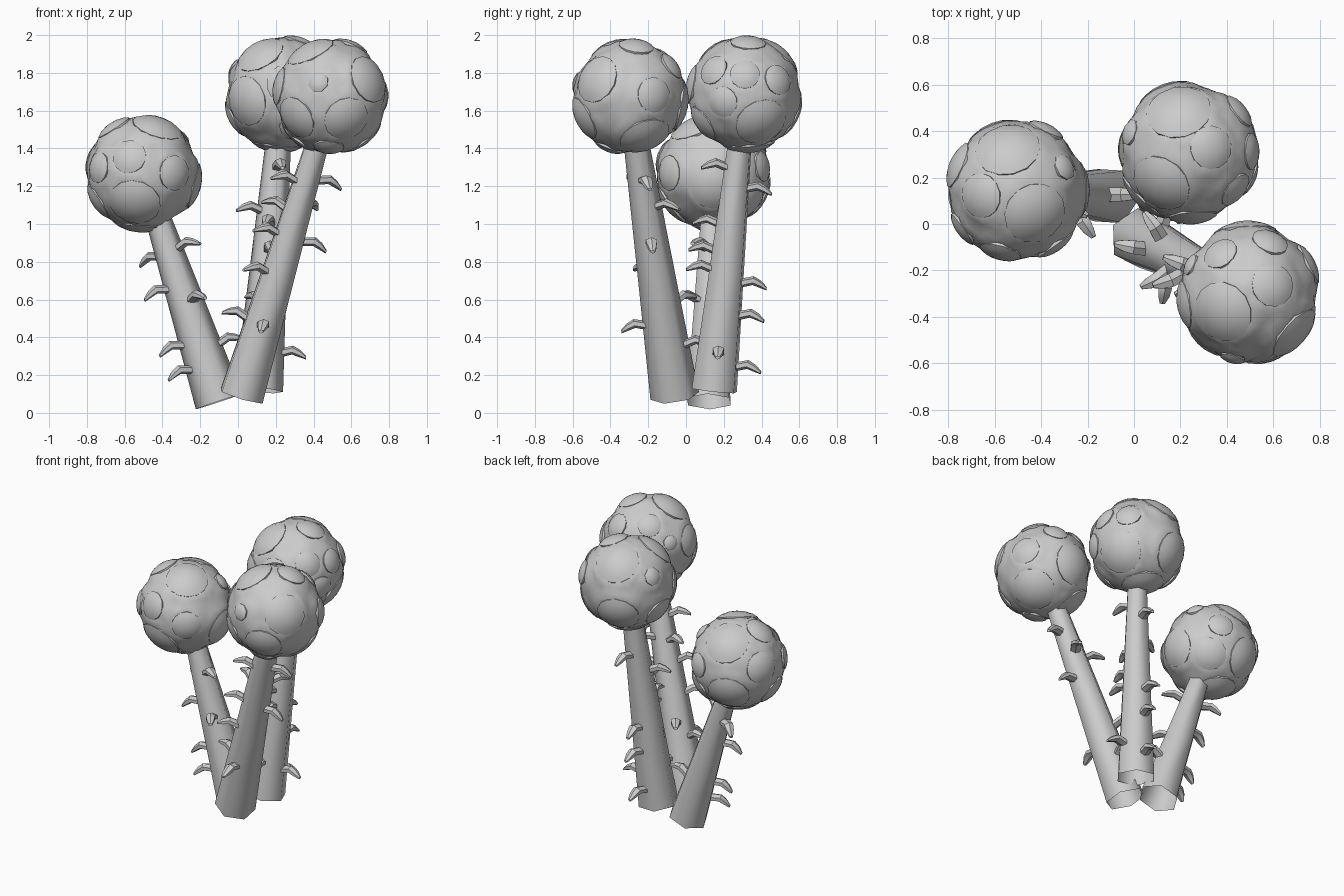
import bpy, bmesh, math
from mathutils import Vector

cube = bpy.data.objects.get("Cube")
if cube:
    bpy.data.objects.remove(cube, do_unlink=True)

grey = bpy.data.materials.new("plain_grey")
grey.use_nodes = True
colour = (0.6, 0.6, 0.6, 1)
grey.diffuse_color = colour
grey.node_tree.nodes["Principled BSDF"].inputs["Base Color"].default_value = colour

UP = Vector((0, 0, 1))


def finish(name, bm, angle):
    """Turn a bmesh into a smooth shaded object with sharp creases."""
    bmesh.ops.recalc_face_normals(bm, faces=bm.faces)
    mesh = bpy.data.meshes.new(name)
    bm.to_mesh(mesh)
    bm.free()
    mesh.materials.append(grey)
    obj = bpy.data.objects.new(name, mesh)
    bpy.context.collection.objects.link(obj)
    bpy.ops.object.select_all(action="DESELECT")
    obj.select_set(True)
    bpy.context.view_layer.objects.active = obj
    bpy.ops.object.shade_smooth_by_angle(angle=math.radians(angle))


def frame(axis):
    """Two directions at right angles to the axis."""
    helper = UP if abs(axis.z) < 0.999 else Vector((0, 1, 0))
    side = axis.cross(helper).normalized()
    return side, axis.cross(side).normalized()


def ring(bm, centre, axis, radius, sides, squash=1.0):
    side, over = frame(axis)
    verts = []
    for i in range(sides):
        a = math.tau * (i + 0.5) / sides
        verts.append(bm.verts.new(
            centre + radius * (math.cos(a) * side + squash * math.sin(a) * over)))
    return verts


def bridge(bm, low, high):
    count = len(low)
    for i in range(count):
        j = (i + 1) % count
        bm.faces.new((low[i], low[j], high[j], high[i]))


def tube(bm, points, radii, sides, squash=1.0, cap=False):
    axis = (points[-1] - points[0]).normalized()
    rings = [ring(bm, p, axis, r, sides, squash) for p, r in zip(points, radii)]
    for low, high in zip(rings, rings[1:]):
        bridge(bm, low, high)
    if cap:
        bm.faces.new(rings[-1])


def blister(bm, centre, direction, spread):
    """A raised round dome with a crisp rim on the head."""
    sides = 14 if spread > 0.25 else 8
    rings = []
    for share, radius in ((1.0, 0.285), (0.97, 0.304), (0.7, 0.311), (0.35, 0.315)):
        a = spread * share
        middle = centre + direction * radius * math.cos(a)
        rings.append(ring(bm, middle, direction, radius * math.sin(a), sides))
    for low, high in zip(rings, rings[1:]):
        bridge(bm, low, high)
    tip = bm.verts.new(centre + direction * 0.316)
    last = rings[-1]
    for i in range(sides):
        bm.faces.new((last[i], last[(i + 1) % sides], tip))


def direction_from(side, u, v):
    """Unit vector for a spot at (u, v) on the given side of the head."""
    w = math.sqrt(max(0.0, 1 - u * u - v * v))
    vec = {"front": (u, -w, v), "right": (w, u, v), "top": (u, v, w)}[side]
    return Vector(vec).normalized()


def fill_gaps(spots):
    """Fill the remaining bare areas with large, then smaller domes."""
    count = 400
    for spread in (0.48, 0.36, 0.28):
        for i in range(count):
            z = -1 + 2 * (i + 0.5) / count
            a = i * math.pi * (3 - math.sqrt(5))
            flat = math.sqrt(1 - z * z)
            d = Vector((flat * math.cos(a), flat * math.sin(a), z))
            if all(d.angle(o) > spread + s + 0.06 for o, s in spots):
                spots.append((d, spread))


def make_head(name, centre, listed):
    spots = [(direction_from(s, u, v), math.asin(r)) for s, u, v, r in listed]
    fill_gaps(spots)
    # Skin that rises to each dome's rim and dips between the domes
    bm = bmesh.new()
    bmesh.ops.create_icosphere(bm, subdivisions=4, radius=1)
    for vert in bm.verts:
        gap = min(vert.co.angle(d) - spread for d, spread in spots)
        dip = min(max(gap, 0) / 0.2, 1) * 0.018
        vert.co = centre + vert.co.normalized() * (0.302 - dip if gap > -0.05 else 0.29)
    for d, spread in spots:
        blister(bm, centre, d, spread)
    finish(name, bm, 50)


def make_stalk(name, base, head, thorns):
    # Hollow tapering stem, running up into the head
    axis = (head - base).normalized()
    bm = bmesh.new()
    end = head - axis * 0.2
    tube(bm, [base, base.lerp(end, 0.45), end], [0.13, 0.1, 0.065], 6)
    finish(name + "_stem", bm, 70)

    # Hooked thorns that stand square to the stem and droop at the tip
    bm = bmesh.new()
    for height, degrees in thorns:
        t = (height - base.z) / (end.z - base.z)
        thick = 0.12 - 0.06 * t
        a = math.radians(degrees)
        out = Vector((math.cos(a), math.sin(a), 0))
        out = (out - axis * out.dot(axis)).normalized()
        start = base.lerp(end, t) + out * thick
        path = [start - out * 0.03 - axis * 0.01, start + out * 0.05 + axis * 0.015,
                start + out * 0.09, start + out * 0.125 - axis * 0.02]
        tube(bm, path, [0.036, 0.034, 0.028, 0.013], 6, 0.7, cap=True)
    finish(name + "_thorns", bm, 35)


# Short stalk on the model's right
short_head = Vector((-0.503, 0.145, 1.27))
make_head("short_head", short_head, [
    ("front", -.25, .3, .31), ("front", .58, 0, .32), ("front", -.16, -.57, .47),
    ("front", -.81, .1, .28), ("top", -.15, .65, .48), ("top", .69, .34, .2),
    ("top", .28, -.36, .46), ("top", -.54, -.08, .33), ("right", 0, -.25, .42)])
make_stalk("short", Vector((-0.1, 0.12, 0.06)), short_head, [
    (.86, -30), (.68, 190), (.59, -60), (.39, 190), (.26, 200),
    (.85, 150), (.34, 0)])

# Tall stalk at the back
back_head = Vector((0.233, 0.312, 1.69))
make_head("back_head", back_head, [
    ("right", -.57, .43, .28), ("right", 0, .35, .27), ("right", .6, .25, .28),
    ("right", .31, -.55, .47), ("right", -.78, -.55, .35), ("top", -.15, .63, .48),
    ("top", .34, .06, .32), ("top", -.42, -.5, .45), ("top", -.85, .28, .2),
    ("front", -.68, -.14, .45)])
make_stalk("back", Vector((0.11, 0.15, 0.12)), back_head, [
    (1.3, -80), (1.2, 80), (1.07, 200), (1.0, -100), (.86, -90), (.76, -80),
    (.7, 90), (.53, 80), (.26, 80), (.33, 0)])

# Tall stalk at the front
front_head = Vector((0.495, -0.3, 1.675))
make_head("front_head", front_head, [
    ("front", -.24, .26, .19), ("right", -.62, .33, .44), ("front", .28, -.42, .41),
    ("front", -.66, -.4, .4), ("right", .45, .03, .32), ("right", .3, -.78, .47),
    ("top", -.41, -.28, .45), ("top", .35, .13, .32), ("top", -.42, .59, .26),
    ("top", .31, .77, .27), ("top", -.85, .42, .17)])
make_stalk("front", Vector((0.02, -0.06, 0.09)), front_head, [
    (1.25, 10), (1.1, 60), (.93, 0), (.48, -90), (1.22, 200), (1.07, 160),
    (.94, 200), (.74, 210), (.57, 125), (.48, 170), (.36, 80)])
